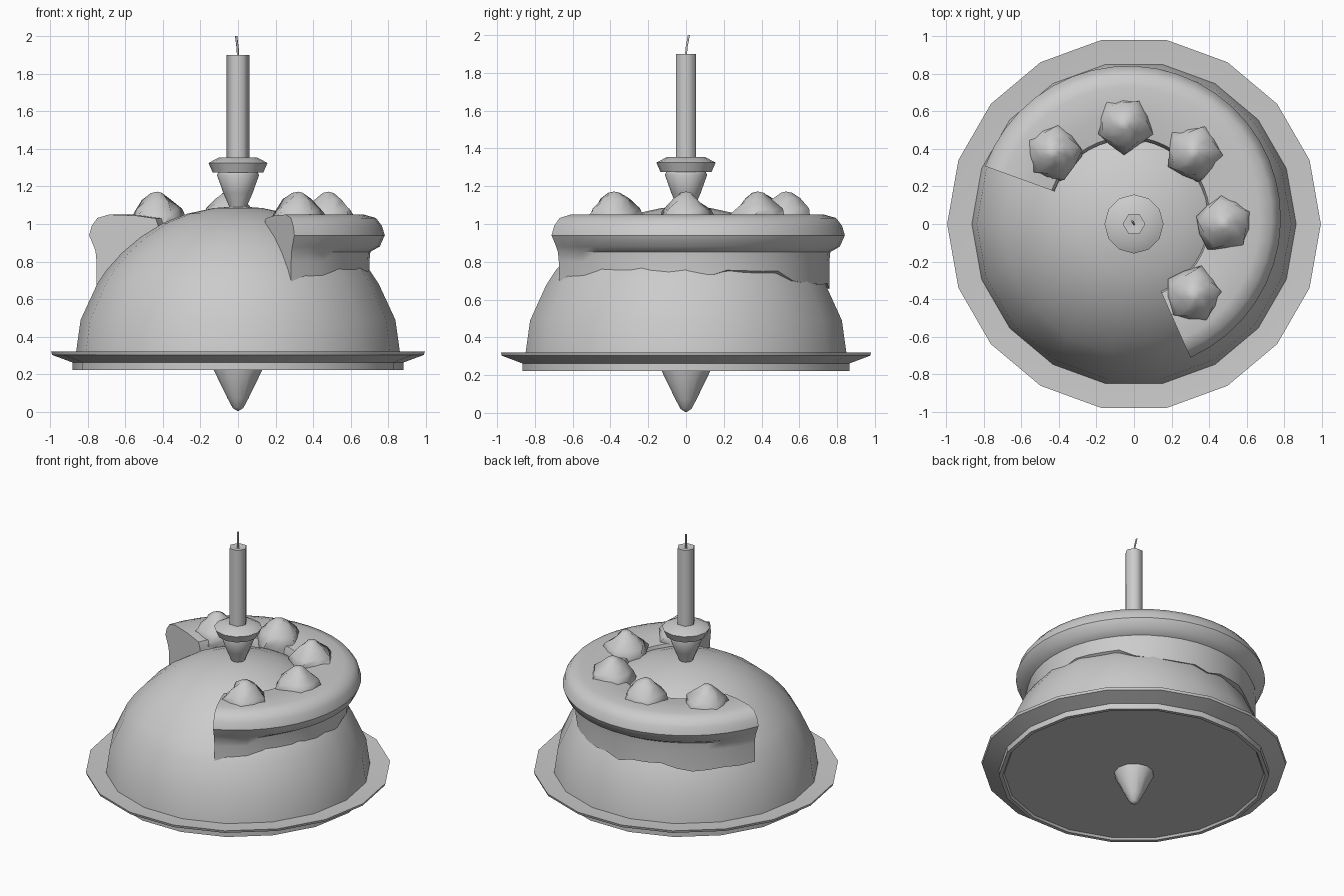
import bpy, bmesh, math, random
from mathutils import Vector

if "Cube" in bpy.data.objects:
    bpy.data.objects.remove(bpy.data.objects["Cube"])

random.seed(4)


def finish(name, bm, angle=45):
    bmesh.ops.remove_doubles(bm, verts=bm.verts, dist=1e-5)
    bmesh.ops.recalc_face_normals(bm, faces=bm.faces)
    me = bpy.data.meshes.new(name)
    bm.to_mesh(me)
    bm.free()
    ob = bpy.data.objects.new(name, me)
    bpy.context.collection.objects.link(ob)
    bpy.ops.object.select_all(action='DESELECT')
    ob.select_set(True)
    bpy.context.view_layer.objects.active = ob
    bpy.ops.object.shade_smooth_by_angle(angle=math.radians(angle))
    return ob


def skin(bm, rings, closed):
    """Join rows of points with quads; closed joins each row's ends."""
    rows = [[bm.verts.new(p) for p in r] for r in rings]
    n = len(rows[0])
    for a, b in zip(rows, rows[1:]):
        for i in range(n if closed else n - 1):
            j = (i + 1) % n
            bm.faces.new((a[i], a[j], b[j], b[i]))
    return rows


def lathe(name, profile, sides, angle=45):
    bm = bmesh.new()
    turn = [2 * math.pi * i / sides for i in range(sides)]
    skin(bm, [[(r * math.cos(t), r * math.sin(t), z) for t in turn]
              for r, z in profile], True)
    bmesh.ops.remove_doubles(bm, verts=bm.verts, dist=1e-5)
    bmesh.ops.dissolve_degenerate(bm, edges=bm.edges, dist=1e-5)
    return finish(name, bm, angle)


# plate with flared rim and foot ring
lathe("plate", [(0, .31), (.86, .31), (.995, .32), (.99, .303), (.88, .262),
                (.88, .222), (.855, .222), (.845, .236), (0, .236)], 18, 30)

# domed cake body
lathe("cake_dome", [(.865, .30), (.862, .32), (.838, .49), (.75, .68), (.70, .755),
                    (.62, .845), (.52, .93), (.40, 1.005), (.27, 1.055),
                    (.13, 1.085), (0, 1.095)], 18)

# pointed spike below the plate
lathe("bottom_spike", [(.13, .24), (.128, .22), (.055, .07), (.028, .02), (0, 0.003)], 12, 60)

# candle cup
lathe("candle_cup", [(0, 1.06), (.04, 1.07), (.05, 1.10), (.078, 1.165), (.112, 1.26),
                     (.105, 1.275), (.135, 1.275), (.157, 1.325), (.10, 1.355),
                     (0, 1.355)], 12)

# candle and bent wick
lathe("candle", [(0, 1.34), (.06, 1.34), (.06, 1.9), (.025, 1.9), (0, 1.89)], 6, 65)
bm = bmesh.new()
wick = [(0, 0, 1.88), (-.001, .002, 1.93), (-.010, .015, 2.0)]
rows = skin(bm, [[(x + .006 * math.cos(k * math.pi / 3), y + .006 * math.sin(k * math.pi / 3), z)
                  for k in range(6)] for x, y, z in wick], True)
bm.faces.new(rows[-1])
finish("wick", bm, 65)

# icing collar swept part-way round the dome, with a ragged lower hem
CX, CY = -.03, .03
bm = bmesh.new()
rings, steps = [], 28
for i in range(steps + 1):
    deg = 160 - 226 * i / steps
    a = math.radians(deg)
    end = max(0, 1 - min(i, steps - i) / 4)
    wall = .73 + .04 * end
    hem = .67 + .07 * max(0, math.cos(a)) * (1 - end) + random.uniform(-.03, .03) * (1 - end)
    prof = [(.42, .99), (.435, 1.03), (.55, 1.045), (.70, 1.05), (.765, 1.032),
            (.797, .99), (.812, .94), (.785, .88), (wall + .005, .852),
            (wall, .80), (wall, hem), (.60, .68), (.42, .88)]
    rings.append([(CX + r * math.cos(a), CY + r * math.sin(a), z) for r, z in prof])
rows = skin(bm, rings, True)
bm.faces.new(rows[0])
bm.faces.new(rows[-1])
finish("icing_collar", bm, 40)

# five lumpy cream dollops on the collar
for k, (x, y, t) in enumerate([(-.43, .38, .5), (-.05, .53, .1), (.32, .38, .3),
                               (.48, 0, .8), (.32, -.38, .5)]):
    bm = bmesh.new()
    rings = []
    for j, (r, z) in enumerate([(.14, .98), (.148, 1.03), (.125, 1.075),
                                (.075, 1.125), (.03, 1.165)]):
        ring = []
        for s in range(10):
            a = t + 2 * math.pi * s / 10 + .2 * j
            q = r * (1 + (.07 if s % 2 else -.07) + random.uniform(-.04, .04))
            ring.append((x + q * math.cos(a), y + q * math.sin(a),
                         z + (random.uniform(-.012, .012) if 0 < j < 4 else 0)))
        rings.append(ring)
    rings.append([(x, y, 1.172)] * 10)
    skin(bm, rings, True)
    bmesh.ops.remove_doubles(bm, verts=bm.verts, dist=1e-5)
    finish("cream_dollop_%d" % (k + 1), bm, 60)
